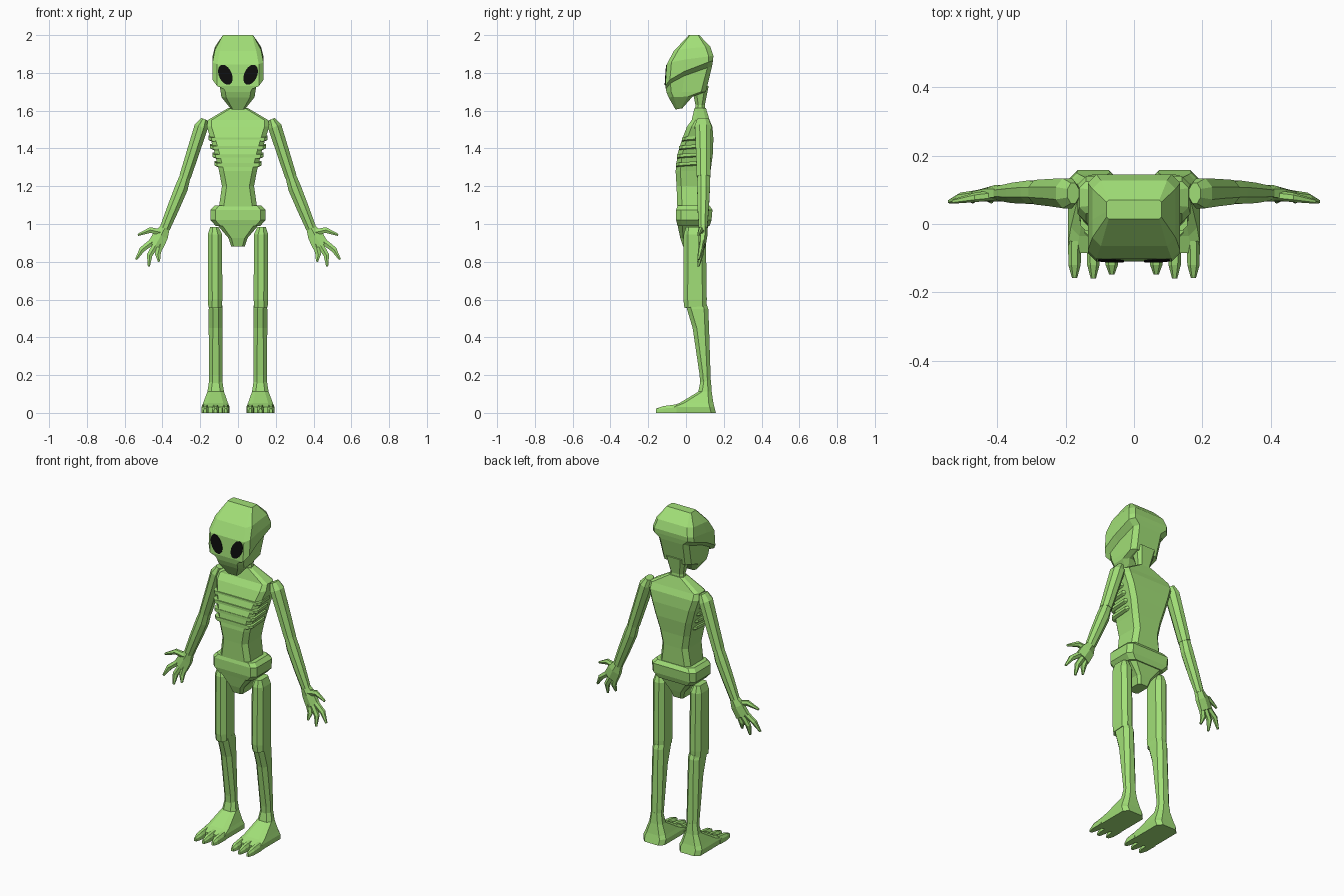
import bpy, bmesh, math
from mathutils import Vector


def material(name, rgb):
    m = bpy.data.materials.new(name)
    m.diffuse_color = (*rgb, 1)
    return m


GREEN = material("lime skin", (0.36, 0.74, 0.185))
BLACK = material("eye black", (0.004, 0.004, 0.004))


def loft(name, rings, mat=GREEN, mirror=False):
    """Skin a list of equal-length point rings and cap both ends."""
    bm = bmesh.new()
    vs = [[bm.verts.new(p) for p in r] for r in rings]
    n = len(rings[0])
    for a, b in zip(vs, vs[1:]):
        for i in range(n):
            j = (i + 1) % n
            bm.faces.new((a[i], a[j], b[j], b[i]))
    bm.faces.new(vs[0])
    bm.faces.new(vs[-1])
    bmesh.ops.recalc_face_normals(bm, faces=bm.faces)
    me = bpy.data.meshes.new(name)
    bm.to_mesh(me)
    bm.free()
    me.materials.append(mat)
    ob = bpy.data.objects.new(name, me)
    bpy.context.collection.objects.link(ob)
    if mirror:
        ob.modifiers.new("mirror", 'MIRROR').use_mirror_merge = False
    return ob


def box_ring(hw, yf, yb, zf, zb=None, c=0.025, cx=0.0):
    """Chamfered rectangle; height runs from zf at the front to zb at the back."""
    zb = zf if zb is None else zb
    c = min(c, hw * 0.6, (yb - yf) * 0.35)
    ym = yf + (yb - yf) * 0.4
    half = [(hw - c, yf), (hw, yf + c), (hw, ym), (hw, yb - c), (hw - c, yb)]
    pts = half + [(-x, y) for x, y in reversed(half)]
    return [(cx + x, y, zf + (zb - zf) * max(0.0, (y - yf) / (yb - yf)) ** 0.6) for x, y in pts]


def tube(name, path, n=8):
    """Limb along (x, y, z, half width, half depth) stations, mirrored to both sides."""
    rings = []
    for k, (x, y, z, rx, ry) in enumerate(path):
        a, b = path[max(k - 1, 0)], path[min(k + 1, len(path) - 1)]
        d = (Vector(b[:3]) - Vector(a[:3])).normalized()
        v = Vector((0, 1, 0))
        u = v.cross(d).normalized()
        ring = []
        for i in range(n):
            t = 2 * math.pi * (i + 0.5) / n
            ring.append(Vector((x, y, z)) + u * rx * math.cos(t) * 1.08 + v * ry * math.sin(t) * 1.08)
        rings.append(ring)
    return loft(name, rings, mirror=True)


# Head: narrow jaw and nape below an overhanging cranium
loft("head", [
    box_ring(0.037, -0.055, -0.02, 1.605, 1.612, 0.01),
    box_ring(0.088, -0.092, 0.035, 1.67, 1.675, 0.025),
    box_ring(0.092, -0.104, 0.105, 1.70, 1.70),
    box_ring(0.100, -0.107, 0.138, 1.715, 1.835),
    box_ring(0.135, -0.110, 0.143, 1.73, 1.865),
    box_ring(0.135, -0.102, 0.145, 1.845, 1.89),
    box_ring(0.122, -0.065, 0.128, 1.915, 1.94),
    box_ring(0.080, 0.015, 0.07, 2.0, 2.0, 0.006)])
loft("neck", [box_ring(0.05, 0.045, 0.105, 1.56, c=0.015),
              box_ring(0.042, 0.05, 0.10, 1.63, c=0.015),
              box_ring(0.065, 0.03, 0.12, 1.73, c=0.02)])

# Eyes: thin slanted oval plates lying on the face
eye = []
for lift in (0.0, 0.005):
    ring = []
    for i in range(24):
        t = 2 * math.pi * i / 24
        p, q = 0.034 * math.cos(t), 0.056 * math.sin(t)
        s, c = math.sin(0.42), math.cos(0.42)
        x, z = p * c + q * s, -p * s + q * c
        ring.append((0.067 + x, -0.1045 + z * 0.07 - lift, 1.79 + z))
    eye.append(ring)
loft("eye", eye, BLACK, True)

# Torso with sloping shoulders and thin waist
loft("torso", [
    box_ring(0.105, -0.045, 0.12, 1.06),
    box_ring(0.085, -0.05, 0.125, 1.20),
    box_ring(0.100, -0.055, 0.13, 1.28),
    box_ring(0.122, -0.045, 0.142, 1.37),
    box_ring(0.145, -0.02, 0.145, 1.45),
    box_ring(0.165, 0.005, 0.14, 1.515),
    box_ring(0.160, 0.03, 0.125, 1.55, c=0.02),
    box_ring(0.050, 0.045, 0.105, 1.615, c=0.015)])

# Ribs stepping out of the flanks
for z, hw, yf in ((1.315, 0.125, -0.053), (1.36, 0.135, -0.047),
                  (1.405, 0.147, -0.036), (1.45, 0.156, -0.021)):
    loft("rib", [box_ring(hw - 0.012, yf, 0.09, z - 0.014, z - 0.004, 0.015),
                 box_ring(hw, yf, 0.09, z - 0.008, z + 0.002, 0.015),
                 box_ring(hw, yf, 0.09, z + 0.008, z + 0.018, 0.015)])

# Hip belt and wedge-shaped pelvis
loft("hips", [box_ring(0.118, -0.045, 0.125, 0.99),
              box_ring(0.145, -0.052, 0.135, 1.02),
              box_ring(0.145, -0.052, 0.14, 1.075),
              box_ring(0.125, -0.045, 0.125, 1.097)])
loft("pelvis", [box_ring(0.035, -0.015, 0.085, 0.88, c=0.012),
                box_ring(0.050, -0.03, 0.10, 0.925, c=0.015),
                box_ring(0.110, -0.045, 0.12, 0.995)])

# Arms
tube("upper_arm", [(0.178, 0.09, 1.555, 0.018, 0.03), (0.195, 0.09, 1.515, 0.036, 0.044),
                   (0.235, 0.092, 1.39, 0.034, 0.04), (0.280, 0.093, 1.25, 0.031, 0.036)])
tube("forearm", [(0.277, 0.093, 1.26, 0.028, 0.033), (0.300, 0.093, 1.19, 0.035, 0.034),
                 (0.345, 0.091, 1.08, 0.032, 0.03), (0.388, 0.09, 0.975, 0.027, 0.022)])

# Hands: palm, three fingers and a thumb
tube("palm", [(0.386, 0.09, 0.98, 0.027, 0.022), (0.408, 0.09, 0.94, 0.043, 0.022),
              (0.438, 0.085, 0.885, 0.046, 0.018)], 6)
DIGITS = {"outer_finger": [(0.455, 0.905), (0.508, 0.865), (0.54, 0.812)],
          "middle_finger": [(0.435, 0.89), (0.468, 0.835), (0.472, 0.776)],
          "inner_finger": [(0.41, 0.895), (0.425, 0.84), (0.418, 0.80)],
          "thumb": [(0.405, 0.955), (0.465, 0.968), (0.53, 0.942)]}
for name, ((x0, z0), (x1, z1), (x2, z2)) in DIGITS.items():
    tube(name, [(x0, 0.085, z0, 0.018, 0.014), (x1, 0.078, z1, 0.016, 0.013),
                (x2, 0.066, z2, 0.006, 0.006)], 6)

# Legs
loft("thigh", [box_ring(0.036, -0.008, 0.108, 0.555, 0.565, 0.02, 0.121),
               box_ring(0.038, -0.014, 0.11, 0.60, c=0.025, cx=0.121),
               box_ring(0.038, -0.012, 0.105, 0.945, c=0.025, cx=0.122),
               box_ring(0.022, 0.0, 0.09, 0.985, c=0.015, cx=0.125)], mirror=True)
loft("shin", [box_ring(0.034, 0.075, 0.132, 0.15, c=0.018, cx=0.118),
              box_ring(0.036, 0.072, 0.13, 0.20, c=0.018, cx=0.118),
              box_ring(0.037, 0.035, 0.122, 0.45, c=0.022, cx=0.118),
              box_ring(0.037, 0.005, 0.118, 0.55, c=0.025, cx=0.118),
              box_ring(0.034, 0.0, 0.11, 0.575, c=0.025, cx=0.118)], mirror=True)

# Feet: sole flaring out of the ankle, three pointed toes
loft("foot", [box_ring(0.070, -0.085, 0.158, 0.0, c=0.025, cx=0.119),
              box_ring(0.074, -0.085, 0.150, 0.032, c=0.025, cx=0.119),
              box_ring(0.066, -0.035, 0.145, 0.052, c=0.025, cx=0.119),
              box_ring(0.044, 0.065, 0.136, 0.112, c=0.02, cx=0.118),
              box_ring(0.034, 0.078, 0.132, 0.175, c=0.018, cx=0.118)], mirror=True)
for x, tip in ((0.065, -0.148), (0.119, -0.16), (0.174, -0.158)):
    w = 0.019
    loft("toe", [[(x + sx * w * k, y, z) for sx, z in
                  ((-1, 0), (1, 0), (1, h * 0.65), (0.5, h), (-0.5, h), (-1, h * 0.65))]
                 for y, k, h in ((-0.05, 1, 0.045), (-0.12, 0.95, 0.036), (tip, 0.4, 0.022))],
         mirror=True)
